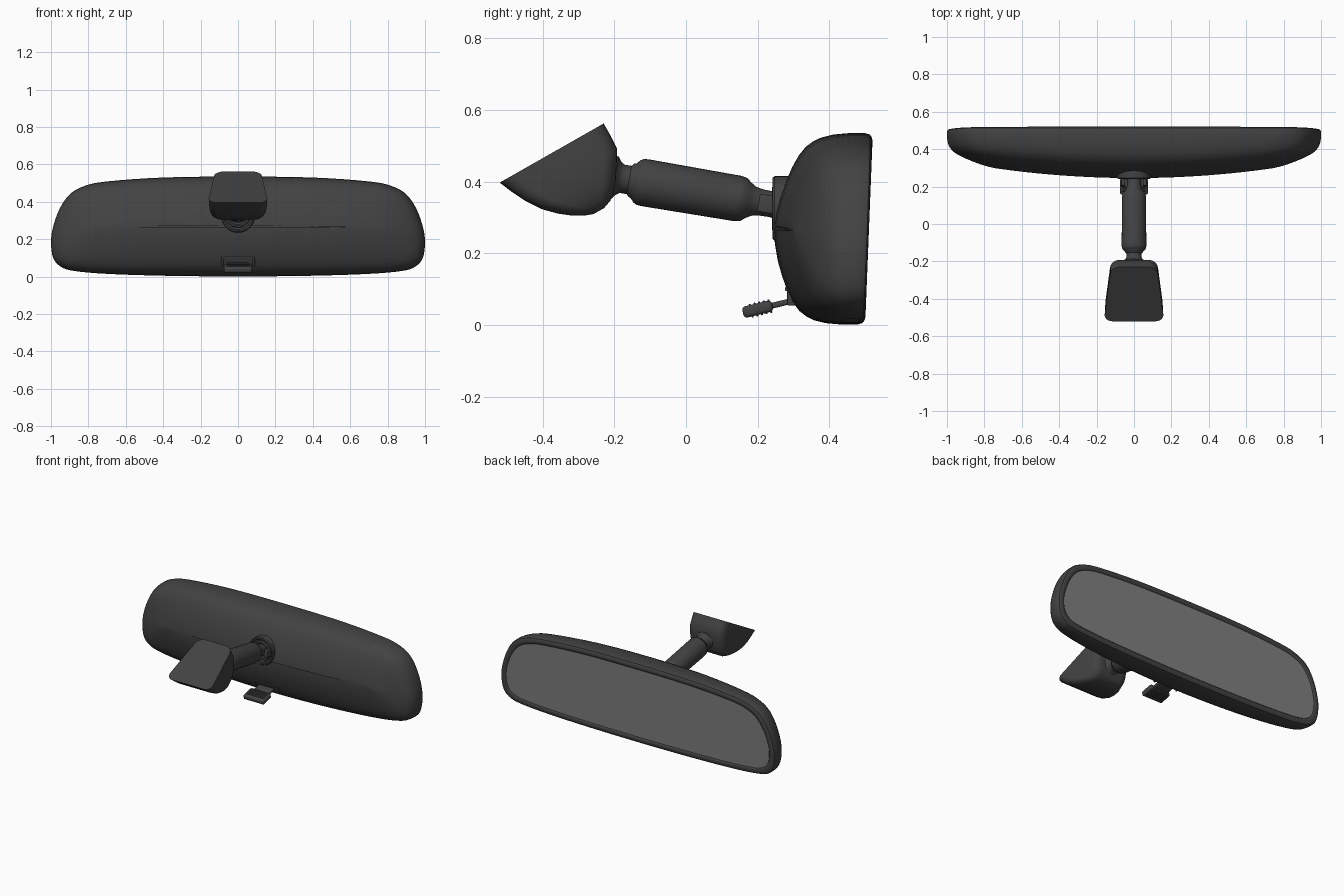
import bpy, bmesh, math
from mathutils import Vector, Matrix

if "Cube" in bpy.data.objects:
    bpy.data.objects.remove(bpy.data.objects["Cube"])


def material(name, value):
    m = bpy.data.materials.new(name)
    m.use_nodes = True
    color = (value, value, value, 1)
    m.diffuse_color = color
    m.node_tree.nodes["Principled BSDF"].inputs["Base Color"].default_value = color
    return m


PLASTIC = material("dark plastic", 0.055)
GLASS = material("mirror grey", 0.215)


def finish(name, bm, mats=(PLASTIC,), angle=35):
    bmesh.ops.recalc_face_normals(bm, faces=bm.faces)
    mesh = bpy.data.meshes.new(name)
    bm.to_mesh(mesh)
    bm.free()
    obj = bpy.data.objects.new(name, mesh)
    bpy.context.collection.objects.link(obj)
    for m in mats:
        mesh.materials.append(m)
    bpy.ops.object.select_all(action="DESELECT")
    obj.select_set(True)
    bpy.context.view_layer.objects.active = obj
    bpy.ops.object.shade_smooth_by_angle(angle=math.radians(angle))
    return obj


def loft(name, rings, mats=(PLASTIC,), glass_start=False, angle=35):
    """Skin a list of closed rings and cap both ends."""
    bm = bmesh.new()
    loops = [[bm.verts.new(p) for p in ring] for ring in rings]
    for a, b in zip(loops, loops[1:]):
        for i in range(len(a)):
            j = (i + 1) % len(a)
            bm.faces.new((a[i], a[j], b[j], b[i]))
    start = bm.faces.new(loops[0])
    bm.faces.new(loops[-1])
    if glass_start:
        start.material_index = 1
    return finish(name, bm, mats, angle)


def smooth_path(pts, steps):
    """Catmull-Rom curve through a closed list of points."""
    out, n = [], len(pts)
    for i in range(n):
        a, b, c, d = (Vector(pts[(i + k) % n]) for k in (-1, 0, 1, 2))
        for s in range(steps):
            t = s / steps
            out.append(0.5 * (2 * b + (c - a) * t + (2 * a - 5 * b + 4 * c - d) * t * t
                              + (3 * b - a - 3 * c + d) * t ** 3))
    return out


def lathe(name, origin, target, profile, sides=32, angle=35):
    """Revolve (distance, radius) pairs about the line origin -> target."""
    origin = Vector(origin)
    axis = (Vector(target) - origin).normalized()
    side = Vector((1, 0, 0))
    up = axis.cross(side)
    rings = []
    for dist, r in profile:
        rings.append([origin + axis * dist + r * (side * math.cos(a) + up * math.sin(a))
                      for a in (math.tau * k / sides for k in range(sides))])
    return loft(name, rings, angle=angle)


def box(name, center, size, pitch=0, bevel=0.005):
    bm = bmesh.new()
    bmesh.ops.create_cube(bm, size=1, matrix=Matrix.Diagonal((*size, 1)))
    bmesh.ops.bevel(bm, geom=bm.edges[:], offset=bevel, segments=3,
                    profile=0.5, affect="EDGES")
    bm.transform(Matrix.Translation(center) @ Matrix.Rotation(pitch, 4, "X"))
    return finish(name, bm)


# Mirror housing: the outline is inset ring by ring from the glass round to the bulged front
half = [(0.4, 0.530), (0.7, 0.509), (0.82, 0.485), (0.9, 0.44), (0.955, 0.36),
        (0.99, 0.26), (1.0, 0.18), (0.988, 0.1), (0.95, 0.055), (0.88, 0.031),
        (0.7, 0.015), (0.4, 0.005)]
outline = smooth_path([(0, 0.535)] + half + [(0, 0.001)]
                      + [(-x, z) for x, z in reversed(half)], 4)
MID_Z, HALF_H = 0.268, 0.267


def housing_ring(inset, f):
    ring = []
    for px, pz in outline:
        x = px * (1 - inset)
        z = MID_Z + (pz - MID_Z) * (1 - inset / HALF_H)
        depth = 0.265 * (1 - 0.36 * x * x)
        ring.append((x, 0.5 + 0.04 * z - depth * f, z))
    return ring


shell = [(0.04, 0.035), (0.036, 0.012), (0.031, 0.002), (0.022, 0), (0.012, 0.008),
         (0.004, 0.03), (0, 0.08), (0, 0.26), (0.004, 0.42), (0.012, 0.54),
         (0.022, 0.62), (0.038, 0.70), (0.062, 0.77), (0.095, 0.835),
         (0.135, 0.895), (0.18, 0.95), (0.225, 0.985), (0.262, 1)]
loft("mirror_housing", [housing_ring(d, f) for d, f in shell])

# Glass plate set just inside the rim
loft("mirror_glass", [housing_ring(0.04, 0.025), housing_ring(0.04, 0.05)],
     (PLASTIC, GLASS), True)

# Stepped socket collar on the housing front
lathe("socket_collar", (0, 0.285, 0.325), (0, 0, 0.325),
      [(0, 0.09), (0.038, 0.09), (0.044, 0.085), (0.044, 0.078), (0.037, 0.072),
       (0.037, 0.064), (0.045, 0.06), (0.045, 0.052), (0.038, 0.046)], 40)
for side, label in ((1, "left"), (-1, "right")):
    box(f"socket_tab_{label}", (side * 0.058, 0.232, 0.336), (0.022, 0.06, 0.05), -0.17)

# Arm: necked at both ends, with a thick sleeve between
lathe("support_arm", (0, -0.21, 0.413), (0, 0.16, 0.35),
      [(0, 0.06), (0.012, 0.06), (0.022, 0.047), (0.032, 0.04), (0.052, 0.04),
       (0.058, 0.047), (0.066, 0.05), (0.074, 0.06), (0.084, 0.065), (0.1, 0.066),
       (0.36, 0.064), (0.376, 0.061), (0.39, 0.05), (0.405, 0.041),
       (0.425, 0.037), (0.455, 0.036), (0.49, 0.042)])

# Windscreen mount: flat sloping pad tapering into a rounded belly
TIP = Vector((0, -0.52, 0.397))
ALONG = Vector((0, 0.869, 0.494))
DOWN = Vector((0, 0.494, -0.869))


def mount_ring(depth, u0, u1, scale, radius):
    ring = []
    corners = [(1, u1, 0), (-1, u1, 90), (-1, u0, 180), (1, u0, 270)]
    for sx, u, start in corners:
        r = min(radius, (u1 - u0) * 0.45)
        cu = u - r if u == u1 else u + r
        for k in range(7):
            a = math.radians(start + 15 * k)
            v = cu + r * math.sin(a)
            width = (0.162 - 0.12 * max(v, 0)) * scale
            ring.append(TIP + ALONG * v + DOWN * depth
                        + Vector((sx * (width - r) + r * math.cos(a), 0, 0)))
    return ring


loft("windscreen_mount", [mount_ring(*row) for row in (
    (0, 0, 0.334, 1, 0.045), (0.04, 0.017, 0.334, 1, 0.045),
    (0.08, 0.037, 0.332, 1, 0.045), (0.124, 0.067, 0.305, 0.98, 0.045),
    (0.155, 0.098, 0.284, 0.94, 0.045), (0.18, 0.13, 0.265, 0.87, 0.04),
    (0.197, 0.16, 0.243, 0.78, 0.035), (0.206, 0.185, 0.218, 0.66, 0.015))], angle=40)

# Dipping lever with ribbed grip, and the pocket it leaves from
PITCH = 0.24
box("lever_stem", (0, 0.275, 0.062), (0.11, 0.1, 0.016), PITCH)
box("lever_grip", (0, 0.2, 0.044), (0.15, 0.085, 0.032), PITCH, 0.01)
lathe("lever_tip", (-0.072, 0.158, 0.034), (1, 0.158, 0.034),
      [(0, 0.014), (0.006, 0.02), (0.138, 0.02), (0.144, 0.014)], 20)
for i in range(5):
    y = 0.182 + i * 0.013
    box(f"grip_rib_{i + 1}", (0, y, 0.044 + (y - 0.2) * PITCH),
        (0.125, 0.006, 0.039), PITCH, 0.002)
box("lever_pocket_top", (0, 0.291, 0.1), (0.18, 0.03, 0.012), 0, 0.004)
for side, label in ((1, "left"), (-1, "right")):
    box(f"lever_pocket_{label}", (side * 0.084, 0.3, 0.079), (0.012, 0.035, 0.05), 0, 0.004)
